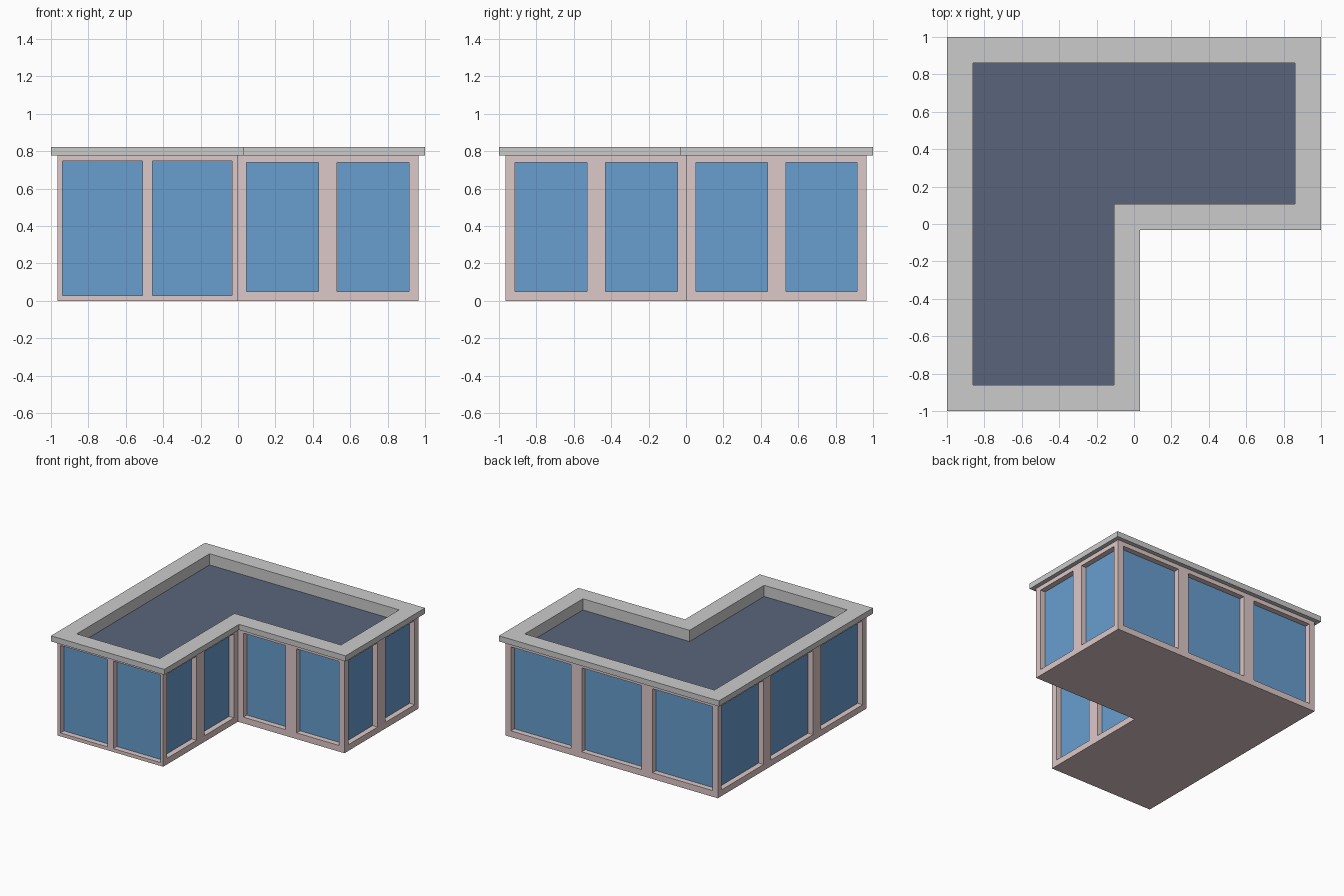
import bpy
import bmesh
from mathutils import Vector

if "Cube" in bpy.data.objects:
    bpy.data.objects.remove(bpy.data.objects["Cube"])

WALL_TOP = 0.777
RECESS = 0.045


def material(name, rgb):
    m = bpy.data.materials.new(name)
    m.diffuse_color = (*rgb, 1)
    m.use_nodes = True
    m.node_tree.nodes["Principled BSDF"].inputs["Base Color"].default_value = m.diffuse_color
    return m


def make_object(name, bm, mat=None):
    mesh = bpy.data.meshes.new(name)
    bm.to_mesh(mesh)
    bm.free()
    if mat:
        mesh.materials.append(mat)
    obj = bpy.data.objects.new(name, mesh)
    bpy.context.collection.objects.link(obj)
    return obj


def outline(offset, z):
    """L-shaped footprint, grown outwards by offset, counter-clockwise."""
    a, n = 0.965 + offset, -0.004 + offset
    pts = [(-a, -a), (n, -a), (n, -n), (a, -n), (a, a), (-a, a)]
    return [Vector((x, y, z)) for x, y in pts]


def flat_l(name, offset, z, mat, flip=False):
    bm = bmesh.new()
    pts = outline(offset, z)
    bm.faces.new([bm.verts.new(p) for p in (pts[::-1] if flip else pts)])
    return make_object(name, bm, mat)


wall_mat = material("wall_pink", (0.73, 0.58, 0.58))
glass_mat = material("glass_blue", (0.14, 0.34, 0.62))
roof_mat = material("roof_slate", (0.10, 0.13, 0.20))

# Walls: each side is split into panels, each with a recessed window
# side name, panel count, side inset, sill height, head height
sides = [
    ("front", 2, 0.027, 0.028, 0.747),
    ("wing_side", 2, 0.050, 0.051, 0.741),
    ("inner_front", 2, 0.050, 0.051, 0.741),
    ("right", 2, 0.050, 0.051, 0.741),
    ("back", 3, 0.050, 0.051, 0.741),
    ("left", 3, 0.050, 0.051, 0.741),
]
corners = outline(0, 0)
walls = bmesh.new()


def at(p, z):
    return Vector((p.x, p.y, z))


def quad(bm, pts):
    bm.faces.new([bm.verts.new(p) for p in pts])


for i, (side, count, inset, sill, head) in enumerate(sides):
    start, end = corners[i], corners[(i + 1) % 6]
    along = (end - start).normalized()
    inward = Vector((-along.y, along.x, 0)) * RECESS
    step = (end - start) / count
    for k in range(count):
        a, b = start + step * k, start + step * (k + 1)
        oa, ob = a + along * inset, b - along * inset
        outer = [at(a, 0), at(b, 0), at(b, WALL_TOP), at(a, WALL_TOP)]
        opening = [at(oa, sill), at(ob, sill), at(ob, head), at(oa, head)]
        pane = [p + inward for p in opening]
        for j in range(4):
            n = (j + 1) % 4
            quad(walls, [outer[j], outer[n], opening[n], opening[j]])
            quad(walls, [opening[j], opening[n], pane[n], pane[j]])
        glass = bmesh.new()
        quad(glass, pane)
        make_object(f"{side}_window_{k + 1}", glass, glass_mat)

bmesh.ops.remove_doubles(walls, verts=walls.verts, dist=0.0005)
make_object("walls", walls, wall_mat)
flat_l("floor", 0, 0, wall_mat, flip=True)

# Parapet: a closed profile swept round the footprint (offset, height)
profile = [(0.035, WALL_TOP), (0.035, 0.823), (-0.103, 0.823),
           (-0.103, 0.73), (-0.06, 0.73), (-0.06, WALL_TOP)]
parapet = bmesh.new()
rings = [[parapet.verts.new(p) for p in outline(o, z)] for o, z in profile]
for r, ring in enumerate(rings):
    nxt = rings[(r + 1) % len(rings)]
    for j in range(6):
        n = (j + 1) % 6
        parapet.faces.new([ring[j], ring[n], nxt[n], nxt[j]])
bmesh.ops.recalc_face_normals(parapet, faces=parapet.faces)
make_object("parapet", parapet)

# Sunken flat roof inside the parapet
flat_l("roof", -0.103, 0.731, roof_mat)
